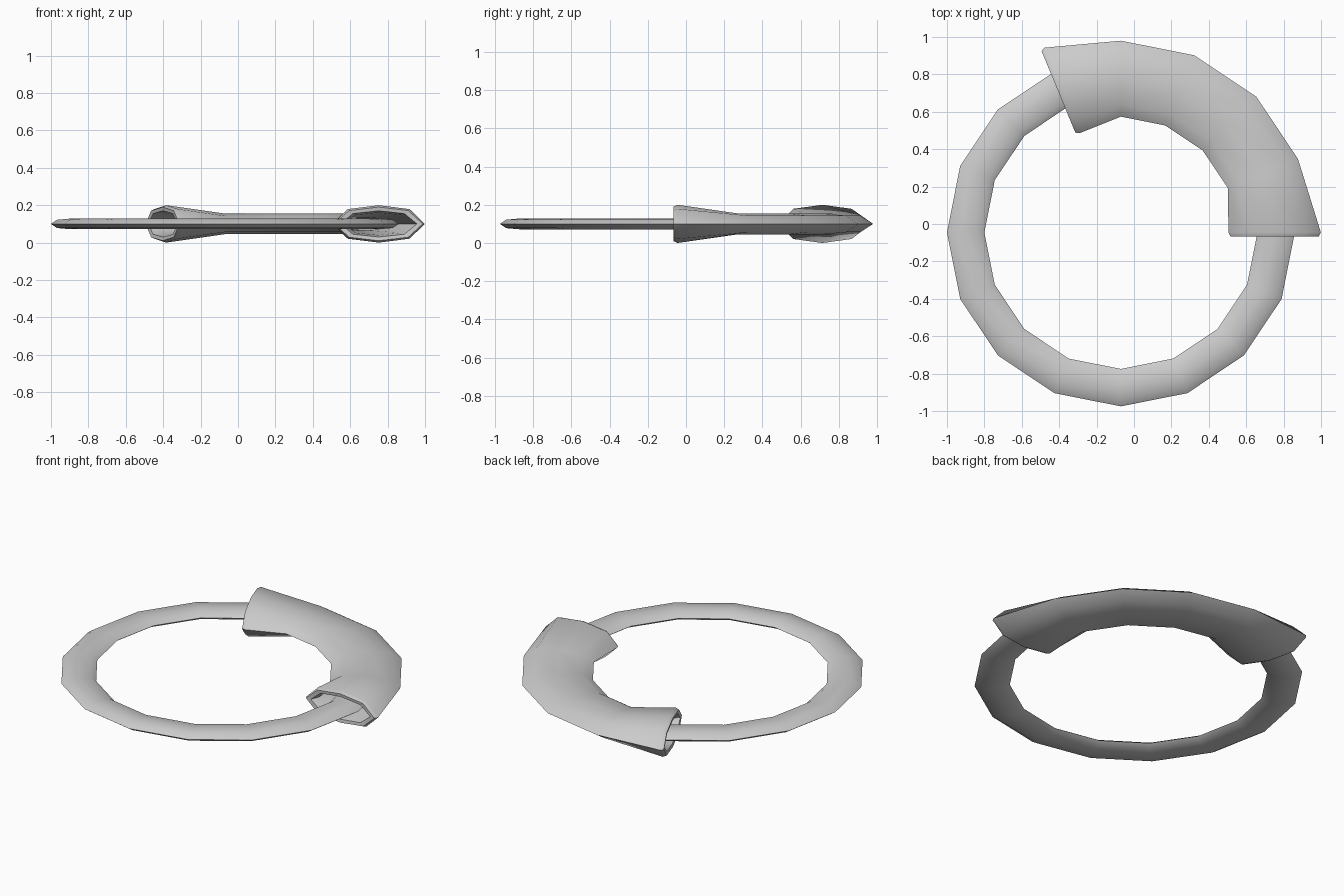
import bpy, bmesh
from math import cos, sin, radians

if "Cube" in bpy.data.objects:
    bpy.data.objects.remove(bpy.data.objects["Cube"])

CX, CY, CZ = -0.07, -0.045, 0.1
# eight-sided flattened cross-section (radial, vertical), unit size
SECTION = [(1, 0), (0.67, 0.79), (0, 1), (-0.67, 0.79),
           (-1, 0), (-0.67, -0.79), (0, -1), (0.67, -0.79)]


def swept(name, stations, sharp):
    """Closed loft; each station is (angle, tangent offset, mid radius, half width, half height)."""
    bm = bmesh.new()
    loops = []
    for deg, off, r, w, h in stations:
        a = radians(deg)
        loop = []
        for u, v in SECTION:
            d = r + u * w
            loop.append(bm.verts.new((CX + d * cos(a) - off * sin(a),
                                      CY + d * sin(a) + off * cos(a),
                                      CZ + v * h)))
        loops.append(loop)
    for i, a in enumerate(loops):
        b = loops[(i + 1) % len(loops)]
        for k in range(8):
            j = (k + 1) % 8
            bm.faces.new((a[k], a[j], b[j], b[k]))
    bmesh.ops.recalc_face_normals(bm, faces=bm.faces)
    me = bpy.data.meshes.new(name)
    bm.to_mesh(me)
    bm.free()
    ob = bpy.data.objects.new(name, me)
    bpy.context.collection.objects.link(ob)
    bpy.context.view_layer.objects.active = ob
    ob.select_set(True)
    bpy.ops.object.shade_smooth_by_angle(angle=radians(sharp))
    ob.select_set(False)
    return ob


# thin sixteen-sided ring
swept("ring", [(i * 22.5, 0, 0.83, 0.1, 0.028) for i in range(16)], 40)

# flared sleeve: outer skin, rolled lip, then hollow interior back to the start
M = 0.822
END = 112.5
outer = [(0, 0, M, 0.247, 0.1)]
outer += [(i * 22.5, 0, M, 0.203, 0.055) for i in range(1, 5)]
outer += [(END, 0, M, 0.247, 0.1)]
lip_far = [(END, 0.021, M, 0.236, 0.09), (END, 0.018, M, 0.205, 0.07)]
inner = [(END, -0.03, M, 0.185, 0.06)]
inner += [(i * 22.5, 0, M, 0.14, 0.035) for i in range(4, 0, -1)]
inner += [(0, 0.03, M, 0.185, 0.06)]
lip_near = [(0, -0.018, M, 0.205, 0.07), (0, -0.021, M, 0.236, 0.09)]
swept("sleeve", outer + lip_far + inner + lip_near, 40)
